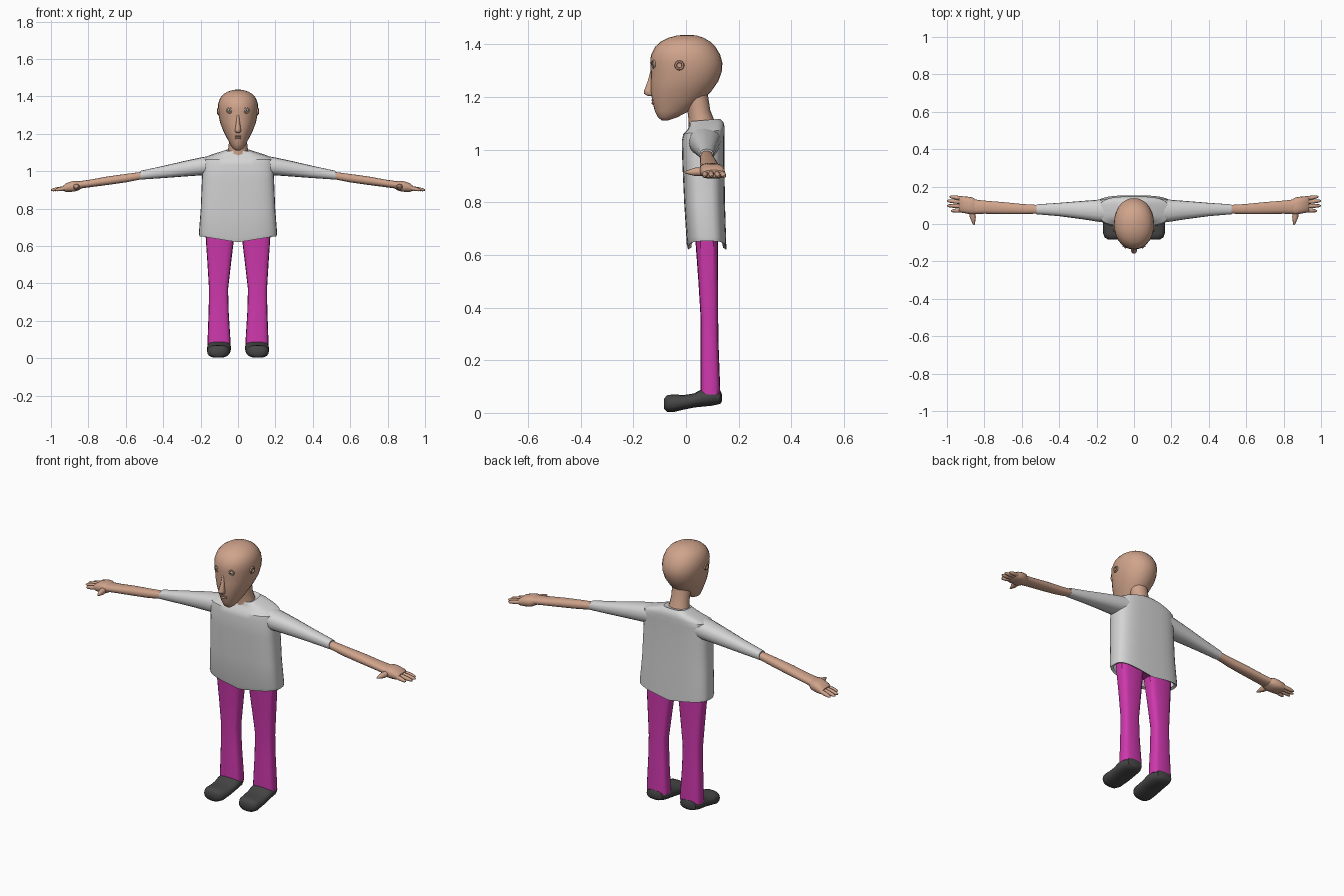
import bpy, bmesh, math
from mathutils import Vector, Matrix

if "Cube" in bpy.data.objects:
    bpy.data.objects.remove(bpy.data.objects["Cube"])


def material(name, rgb):
    m = bpy.data.materials.new(name)
    m.diffuse_color = (*rgb, 1)
    m.use_nodes = True
    m.node_tree.nodes["Principled BSDF"].inputs["Base Color"].default_value = m.diffuse_color
    return m


SKIN = material("skin", (0.63, 0.37, 0.26))
SHIRT = material("light grey cloth", (0.66, 0.66, 0.66))
PANTS = material("magenta cloth", (0.62, 0.04, 0.42))
SHOE = material("dark grey leather", (0.06, 0.06, 0.06))
EYE = material("eye white", (0.6, 0.6, 0.58))


def finish(bm, name, mat, mirror=False, angle=40):
    bmesh.ops.recalc_face_normals(bm, faces=bm.faces)
    me = bpy.data.meshes.new(name)
    bm.to_mesh(me)
    bm.free()
    me.materials.append(mat)
    ob = bpy.data.objects.new(name, me)
    bpy.context.collection.objects.link(ob)
    bpy.ops.object.select_all(action='DESELECT')
    ob.select_set(True)
    bpy.context.view_layer.objects.active = ob
    bpy.ops.object.shade_smooth_by_angle(angle=math.radians(angle))
    if mirror:
        ob.modifiers.new("mirror", 'MIRROR')
    return ob


def ring(axis, pos, a0, a1, b0, b1, power, n):
    """Superellipse section across an axis; a and b are the other two axes in order."""
    pts = []
    for i in range(n):
        t = 2 * math.pi * i / n
        c, s = math.cos(t), math.sin(t)
        u = math.copysign(abs(c) ** (2 / power), c)
        v = math.copysign(abs(s) ** (2 / power), s)
        p = [(a0 + a1) / 2 + u * (a1 - a0) / 2, (b0 + b1) / 2 + v * (b1 - b0) / 2]
        p.insert(axis, pos)
        pts.append(Vector(p))
    return pts


def loft(name, mat, axis, sections, power=2.0, n=20, mirror=False, caps=(True, True),
         warp=None, angle=40):
    bm = bmesh.new()
    rings = []
    for s in sections:
        pts = ring(axis, *s, power, n)
        rings.append([bm.verts.new(warp(p) if warp else p) for p in pts])
    for r, q in zip(rings, rings[1:]):
        for i in range(n):
            j = (i + 1) % n
            bm.faces.new((r[i], r[j], q[j], q[i]))
    if caps[0]:
        bm.faces.new(rings[0])
    if caps[1]:
        bm.faces.new(rings[-1])
    return finish(bm, name, mat, mirror, angle)


def tube(name, mat, p0, p1, r0, r1, mirror=True):
    """Tapered finger-like tube with a rounded tip."""
    bm = bmesh.new()
    p0, p1 = Vector(p0), Vector(p1)
    rot = (p1 - p0).to_track_quat('Z', 'Y').to_matrix()
    length = (p1 - p0).length
    rows = [(0, r0), (length * 0.5, r0), (length * 0.88, r1), (length, r1 * 0.45)]
    rings = [[bm.verts.new(p0 + rot @ Vector((r * math.cos(k * math.pi / 4),
                                              r * math.sin(k * math.pi / 4), h)))
              for k in range(8)] for h, r in rows]
    for a, b in zip(rings, rings[1:]):
        for i in range(8):
            bm.faces.new((a[i], a[(i + 1) % 8], b[(i + 1) % 8], b[i]))
    bm.faces.new(rings[0])
    bm.faces.new(rings[-1])
    return finish(bm, name, mat, mirror, 50)


def ball(name, mat, loc, size, mirror=False):
    bm = bmesh.new()
    bmesh.ops.create_uvsphere(bm, u_segments=16, v_segments=10, radius=1,
                              matrix=Matrix.Translation(loc) @ Matrix.Diagonal((*size, 1)))
    return finish(bm, name, mat, mirror, 60)


def rim(name, mat, loc, normal, major, minor):
    """Thin torus used for ears and eyelids."""
    bm = bmesh.new()
    rot = Vector(normal).to_track_quat('Z', 'Y').to_matrix()
    g = [[bm.verts.new(Vector(loc) + rot @ Vector((
        (major + minor * math.cos(b)) * math.cos(a),
        (major + minor * math.cos(b)) * math.sin(a), minor * math.sin(b))))
        for b in (k * math.pi / 3 for k in range(6))]
        for a in (k * math.pi / 8 for k in range(16))]
    for i in range(16):
        for j in range(6):
            h, k = (i + 1) % 16, (j + 1) % 6
            bm.faces.new((g[i][j], g[h][j], g[h][k], g[i][k]))
    return finish(bm, name, mat, True, 60)


def upright(rows):
    """Rows of (z, y front, y back, half width) as centred sections."""
    return [(z, -w, w, y0, y1) for z, y0, y1, w in rows]


# Head and neck
loft("head", SKIN, 2, upright([
    (1.111, -.092, -.068, .012), (1.122, -.106, -.035, .028), (1.145, -.118, .01, .043),
    (1.18, -.127, .055, .061), (1.22, -.134, .095, .081), (1.26, -.134, .123, .096),
    (1.30, -.134, .137, .104), (1.33, -.136, .138, .107), (1.36, -.133, .13, .106),
    (1.39, -.118, .112, .096), (1.41, -.096, .092, .08), (1.425, -.066, .067, .056),
    (1.433, -.036, .042, .032), (1.436, -.01, .02, .01)]), 2.1, 28, angle=70)
loft("neck", SKIN, 2, upright([
    (1.07, .01, .12, .062), (1.11, .01, .108, .054), (1.15, .005, .092, .049),
    (1.21, -.01, .083, .05)]), 2, 16)

# Face: nose, lips, eyes, ears
loft("nose", SKIN, 2, upright([
    (1.203, -.145, -.12, .010), (1.212, -.160, -.12, .017), (1.225, -.160, -.12, .015),
    (1.26, -.146, -.12, .010), (1.305, -.134, -.12, .006)]), 2, 10, angle=60)
for z in (1.176, 1.187):
    ball("lip", SKIN, (0, -.124, z), (.02, .008, .005))
ball("eye", EYE, (.045, -.117, 1.325), (.012, .012, .012), True)
ball("pupil", SHOE, (.046, -.1285, 1.325), (.004, .002, .004), True)
rim("eyelid", SKIN, (.045, -.123, 1.325), (.3, -1, 0), .013, .004)
rim("ear", SKIN, (.106, -.025, 1.32), (1, -.1, 0), .014, .005)


# Shirt body: open hem that dips at the centre, collar rising to the back
def drape(p):
    if p.z < .7:
        p.z -= .032 * max(0, 1 - abs(p.x) / .2)
    elif p.z > 1.03:
        p.z += .09 * (p.y - .07)
    return p


loft("shirt", SHIRT, 2, upright([
    (.66, .02, .14, .19), (.652, .008, .153, .206), (.67, .003, .153, .209),
    (.80, -.007, .148, .199), (.95, -.014, .146, .193), (1.04, -.016, .146, .190),
    (1.068, -.010, .147, .186), (1.082, .006, .146, .155), (1.098, .014, .142, .105),
    (1.112, .016, .13, .064), (1.108, .022, .118, .054)]),
    3.2, 32, caps=(False, True), warp=drape, angle=35)

# Sleeves and forearms, lofted outwards along x
loft("sleeve", SHIRT, 0, [
    (.13, .01, .135, .985, 1.085), (.19, .012, .13, .978, 1.075), (.28, .026, .123, .972, 1.056),
    (.40, .042, .113, .963, 1.028), (.52, .052, .105, .955, 1.002)], 2.4, 16, True)
loft("forearm", SKIN, 0, [
    (.50, .056, .101, .960, .998), (.60, .053, .107, .940, .985), (.70, .053, .117, .926, .971),
    (.80, .055, .125, .913, .953), (.86, .053, .132, .905, .945)], 2.4, 16, True)

# Hand with four fingers and a thumb
loft("hand", SKIN, 0, [
    (.84, .06, .125, .905, .94), (.862, .050, .142, .893, .949), (.89, .055, .146, .889, .946),
    (.92, .06, .149, .889, .935), (.935, .066, .144, .895, .922)], 2.8, 14, True)
for y0, y1, x1 in ((.137, .146, .985), (.117, .124, 1.0), (.095, .098, .999), (.074, .070, .977)):
    tube("finger", SKIN, (.92, y0, .91), (x1, y1, .899), .011, .008)
tube("thumb", SKIN, (.868, .075, .917), (.855, -.005, .914), .016, .007)

# Trousers: two boxy legs joined by a hidden hip
loft("trouser_leg", PANTS, 2, [
    (.07, .04, .163, .055, .13), (.09, .04, .163, .055, .13), (.25, .05, .157, .056, .124),
    (.37, .053, .155, .055, .122), (.50, .038, .163, .047, .122), (.65, .02, .173, .036, .122),
    (.72, .0, .178, .03, .124)], 3.4, 16, True, angle=35)
loft("hip", PANTS, 2, upright([
    (.655, .05, .11, .06), (.69, .03, .124, .16), (.78, .025, .13, .175)]), 2.8, 20)

# Shoes, lofted from heel to toe
loft("shoe", SHOE, 1, [
    (.137, .085, .12, .045, .07), (.130, .055, .15, .034, .086), (.10, .040, .163, .027, .094),
    (.06, .037, .165, .023, .09), (.03, .038, .165, .02, .074), (-.01, .04, .166, .012, .068),
    (-.05, .045, .165, .002, .071), (-.072, .056, .157, .003, .067),
    (-.083, .078, .138, .015, .055)], 2.5, 18, True, angle=50)
